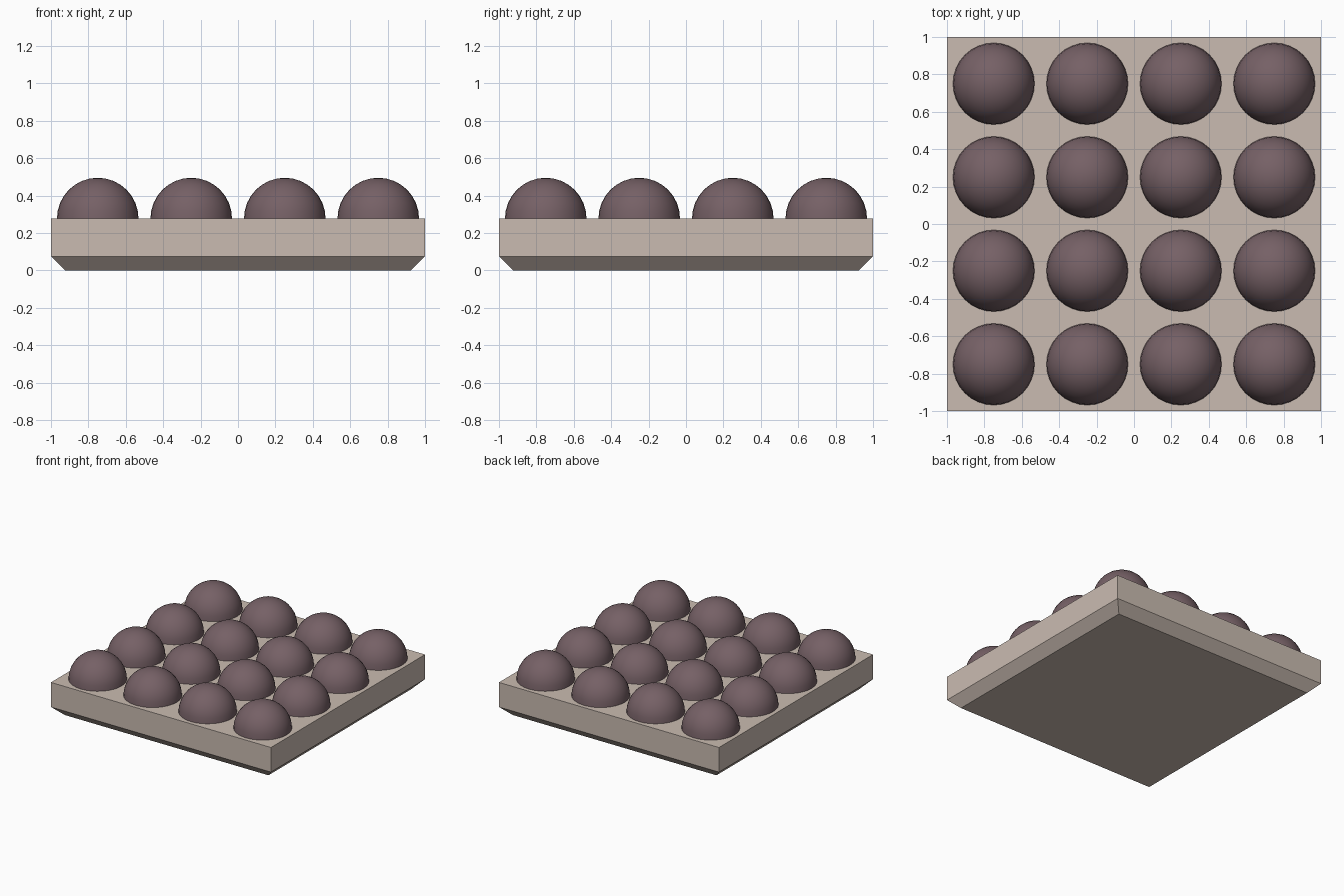
import bpy, bmesh, math
from mathutils import Matrix

if "Cube" in bpy.data.objects:
    bpy.data.objects.remove(bpy.data.objects["Cube"])

SLAB_TOP, BEVEL_TOP, INSET = 0.277, 0.075, 0.075
RADIUS, PITCH = 0.218, 0.5


def material(name, rgb):
    m = bpy.data.materials.new(name)
    m.diffuse_color = (*rgb, 1)
    m.use_nodes = True
    m.node_tree.nodes["Principled BSDF"].inputs["Base Color"].default_value = m.diffuse_color
    return m


def make_object(name, bm, mat):
    bmesh.ops.recalc_face_normals(bm, faces=bm.faces)
    me = bpy.data.meshes.new(name)
    bm.to_mesh(me)
    bm.free()
    me.materials.append(mat)
    ob = bpy.data.objects.new(name, me)
    bpy.context.collection.objects.link(ob)
    return ob


beige = material("warm beige", (0.59, 0.50, 0.44))
plum = material("dusky plum", (0.18, 0.118, 0.132))

# Square slab: stacked square rings, narrowed at the bottom by a chamfer
bm = bmesh.new()
rings = []
for z, h in ((0, 1 - INSET), (BEVEL_TOP, 1), (SLAB_TOP, 1)):
    rings.append([bm.verts.new((sx * h, sy * h, z))
                  for sx, sy in ((-1, -1), (1, -1), (1, 1), (-1, 1))])
for low, high in zip(rings, rings[1:]):
    for i in range(4):
        j = (i + 1) % 4
        bm.faces.new((low[i], low[j], high[j], high[i]))
bm.faces.new(rings[0][::-1])
bm.faces.new(rings[-1])
make_object("slab", bm, beige)

# Dome: upper half of a sphere, shared by every stud
bm = bmesh.new()
bmesh.ops.create_uvsphere(bm, u_segments=32, v_segments=16, radius=RADIUS)
bmesh.ops.delete(bm, geom=[v for v in bm.verts if v.co.z < -1e-4], context='VERTS')
for f in bm.faces:
    f.smooth = True
first = make_object("dome_stud", bm, plum)

# Four by four grid of studs
for i in range(4):
    for j in range(4):
        stud = first
        if i or j:
            stud = first.copy()
            stud.name = f"dome_stud_{i}_{j}"
            bpy.context.collection.objects.link(stud)
        stud.location = ((i - 1.5) * PITCH, (j - 1.5) * PITCH, SLAB_TOP)
